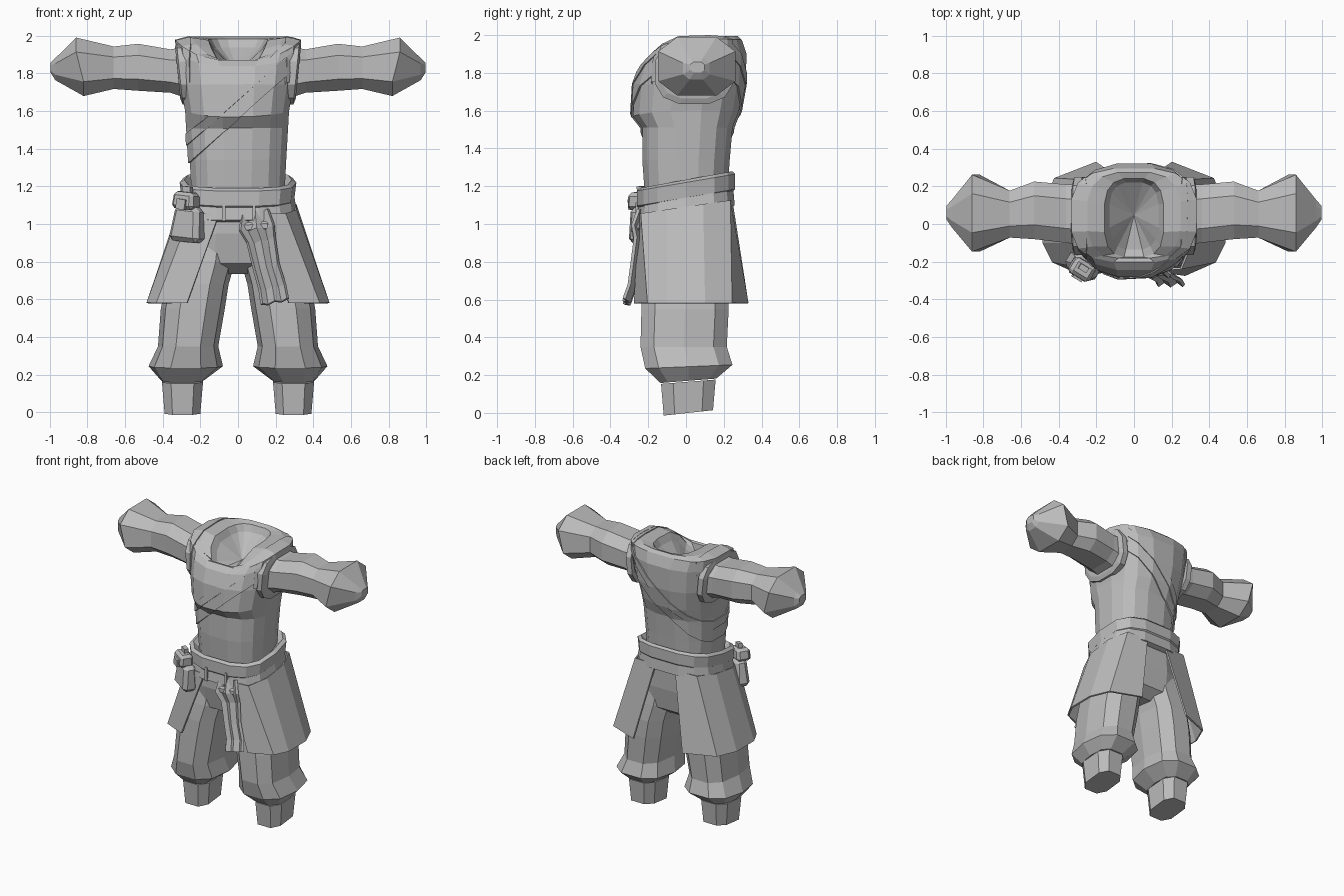
import bpy, bmesh, math
from mathutils import Vector, Matrix

old = bpy.data.objects.get("Cube")
if old:
    bpy.data.objects.remove(old)

cloth = bpy.data.materials.new("grey cloth")
cloth.use_nodes = True
GREY = (0.5, 0.5, 0.5, 1)
cloth.diffuse_color = GREY
cloth.node_tree.nodes["Principled BSDF"].inputs["Base Color"].default_value = GREY


def finish(name, bm):
    bmesh.ops.recalc_face_normals(bm, faces=bm.faces)
    mesh = bpy.data.meshes.new(name)
    bm.to_mesh(mesh)
    bm.free()
    mesh.materials.append(cloth)
    obj = bpy.data.objects.new(name, mesh)
    bpy.context.collection.objects.link(obj)
    return obj


def ring(z, x0, x1, y0, y1, n=12, p=2.6, tilt=0, drop=0):
    """Rounded-square loop; tilt raises the back, drop lowers the front."""
    pts = []
    for i in range(n):
        a = 2 * math.pi * (i + 0.5) / n - math.pi / 2
        c, s = math.cos(a), math.sin(a)
        u = math.copysign(abs(c) ** (2 / p), c)
        v = math.copysign(abs(s) ** (2 / p), s)
        pts.append(Vector(((x0 + x1) / 2 + u * (x1 - x0) / 2,
                           (y0 + y1) / 2 + v * (y1 - y0) / 2,
                           z + tilt * v - drop * max(0, -s) ** 2)))
    return pts


def loft(name, rings, tip=None, caps=True, closed=True):
    bm = bmesh.new()
    loops = [[bm.verts.new(p) for p in r] for r in rings]
    n = len(loops[0])
    for a, b in zip(loops, loops[1:]):
        for i in range(n if closed else n - 1):
            j = (i + 1) % n
            bm.faces.new((a[i], a[j], b[j], b[i]))
    if caps:
        bm.faces.new(loops[0])
        if tip:
            t = bm.verts.new(tip)
            for i in range(n):
                bm.faces.new((loops[-1][i], loops[-1][(i + 1) % n], t))
        else:
            bm.faces.new(loops[-1])
    return finish(name, bm)


def thicken(obj, amount, offset=1):
    mod = obj.modifiers.new("Thickness", "SOLIDIFY")
    mod.thickness, mod.offset = amount, offset


def mirrored(pts, side):
    return [Vector((p[0] * side, p[1], p[2])) for p in pts]


# Tunic body, with a V neck sunk into the top
torso = loft("tunic_body", [
    ring(1.14, -.25, .25, -.22, .22, 16),
    ring(1.34, -.26, .26, -.235, .235, 16),
    ring(1.51, -.27, .27, -.235, .25, 16),
    ring(1.60, -.275, .275, -.285, .285, 16, drop=.03),
    ring(1.74, -.30, .30, -.275, .31, 16),
    ring(1.90, -.32, .32, -.24, .315, 16, drop=.07),
    ring(1.97, -.325, .325, -.20, .29, 16, 3, drop=.11),
    ring(1.985, -.25, .25, -.19, .275, 16, 3, drop=.13),
    ring(1.975, -.165, .165, -.185, .25, 16, 3, drop=.17),
    ring(1.93, -.14, .14, -.14, .23, 16, 3, drop=.14)], tip=(0, .05, 1.80))


def overlay(name, planes, thickness):
    """Second cloth layer: the part of the tunic inside all the planes."""
    bm = bmesh.new()
    bm.from_mesh(torso.data)
    for co, normal in planes:
        bmesh.ops.bisect_plane(bm, geom=bm.verts[:] + bm.edges[:] + bm.faces[:],
                               plane_co=co, plane_no=normal, clear_inner=True)
    thicken(finish(name, bm), thickness)


slope = Vector((-.52, 0, .57))
overlay("wrapped_front_layer", [((-.27, 0, 1.31), slope)], .010)
overlay("diagonal_lapel", [((0, 0, 1.655), slope), ((0, 0, 1.72), -slope)], .016)
for side, label in ((1, "left"), (-1, "right")):
    overlay(label + "_shoulder_band", [((.25 * side, 0, 1.9), (side, 0, 0)),
                                       ((0, 0, 1.74), (0, 0, 1))], .016)

# Sash and belt, both higher at the back
loft("waist_sash", [
    ring(1.12, -.27, .27, -.245, .245, 14, 3, .045),
    ring(1.14, -.30, .30, -.265, .265, 14, 3, .045),
    ring(1.22, -.31, .31, -.265, .265, 14, 3, .045),
    ring(1.235, -.285, .285, -.245, .25, 14, 3, .045),
    ring(1.20, -.25, .25, -.22, .22, 14, 3, .045)])
loft("belt", [
    ring(1.05, -.29, .29, -.24, .235, 14, 3, .04),
    ring(1.06, -.315, .315, -.265, .262, 14, 3, .04),
    ring(1.14, -.30, .30, -.255, .255, 14, 3, .045),
    ring(1.15, -.27, .27, -.23, .23, 14, 3, .045)])


def block(name, size, place, turn=0, lean=0, taper=1, bevel=0.0):
    bm = bmesh.new()
    bmesh.ops.create_cube(bm, size=1)
    for v in bm.verts:
        if v.co.z > 0:
            v.co.x *= taper
            v.co.y *= taper
        v.co = Vector(a * b for a, b in zip(v.co, size))
    if bevel:
        bmesh.ops.bevel(bm, geom=bm.edges[:], offset=bevel, segments=1, affect="EDGES")
    bm.transform(Matrix.Translation(place) @ Matrix.Rotation(turn, 4, "Z")
                 @ Matrix.Rotation(lean, 4, "Y"))
    return finish(name, bm)


for x in (-.075, .085):
    block("belt_loop", (.018, .02, .10), (x, -.258, 1.065))

# Trouser seat
loft("trouser_seat", [
    ring(.735, -.25, .25, -.10, .12),
    ring(.79, -.35, .35, -.20, .20),
    ring(.95, -.33, .33, -.235, .225),
    ring(1.12, -.28, .28, -.235, .23, tilt=.03)])

for side, label in ((1, "left"), (-1, "right")):
    # Trouser leg and boot shaft
    legs = [
        ring(.00, .195, .395, -.125, .15, 8, 3, .015),
        ring(.165, .18, .41, -.14, .165, 8, 3, .012),
        ring(.18, .165, .42, -.155, .18, 8, 3, .012),
        ring(.245, .08, .475, -.225, .255, 10, 2.6, .01),
        ring(.35, .105, .425, -.25, .225, 10),
        ring(.55, .07, .41, -.245, .235, 10),
        ring(.68, .05, .385, -.24, .235, 10),
        ring(.80, .015, .365, -.225, .22, 10),
        ring(.93, .01, .33, -.20, .20, 10)]
    loft(label + "_boot", [mirrored(r, side) for r in legs[:2]])
    legs[2] = ring(.17, .18, .41, -.14, .165, 10, 3, .012)
    loft(label + "_trouser_leg", [mirrored(r, side) for r in legs[2:]])

    # Skirt panel wrapping the hip, open at front and back
    top = [(.10, -.245), (.25, -.235), (.305, -.10), (.305, .09), (.25, .23), (.08, .24)]
    hem = [(.27, -.27), (.43, -.20), (.48, -.10), (.48, .10), (.42, .24), (.20, .325)]
    skirt = [[Vector((x * side, y, 1.09 + y * .15)) for x, y in top],
             [Vector((x * side, y, .58)) for x, y in hem]]
    panel = loft(label + "_skirt_panel", skirt, caps=False, closed=False)
    thicken(panel, .012, 0)

    # Sleeve: distance out, front, back, bottom, top
    sleeve = []
    for x, y0, y1, z0, z1, lean in (
            (.27, -.12, .22, 1.66, 1.95, 0), (.36, -.11, .22, 1.69, 1.935, 0),
            (.53, -.09, .235, 1.70, 1.965, 0), (.66, -.08, .185, 1.71, 1.95, 0),
            (.84, -.16, .275, 1.67, 2.0, .02), (.97, -.02, .13, 1.76, 1.885, 0),
            (.995, .02, .10, 1.80, 1.86, 0)):
        loop = ring(0, y0, y1, z0, z1, 8, 2.6)
        sleeve.append([Vector((side * (x + lean * (1 if p.y > 1.83 else -1)), p.x, p.y))
                       for p in loop])
    loft(label + "_sleeve", sleeve)

    # Rolled armhole edge around the shoulder
    loft(label + "_armhole_edge", [
        [Vector((side * (x + .10 * (p.y - 1.8)), p.x, p.y))
         for p in ring(0, -.17 + g, .255 - g, 1.63 + g, 1.975 - g, 12, 2.6)]
        for x, g in ((.27, 0), (.31, 0), (.32, .03))])

# Hanging sash tail, folded lengthwise
tail = []
for z, x0, x1, y in ((1.05, .02, .16, -.245), (.965, .01, .19, -.275), (.90, .05, .195, -.262),
                     (.76, .085, .215, -.28), (.65, .115, .25, -.295), (.575, .125, .265, -.322)):
    tail.append([Vector((x0 + (x1 - x0) * i / 4, y + (.018 if i % 2 else -.006),
                         z + .03 * i / 4 - (.012 if i % 2 else 0))) for i in range(5)])
thicken(loft("sash_tail", tail, caps=False, closed=False), .02, 0)
block("sash_fold", (.16, .035, .05), (.09, -.255, .985), lean=-.08, bevel=.012)

# Belt pouch with flap and square clasp
turn = -.55
out = Vector((math.sin(turn), -math.cos(turn), 0))
base = Vector((-.265, -.225, 0))
block("pouch_body", (.19, .11, .19), base + Vector((0, 0, 1.0)), turn, .1, .78, .025)
block("pouch_flap", (.135, .10, .09), base + out * .02 + Vector((0, 0, 1.125)), turn, .1, .9, .018)
block("pouch_clasp", (.055, .02, .055), base + out * .07 + Vector((0, 0, 1.105)), turn, .15)
block("pouch_strap", (.05, .03, .08), base + out * .01 + Vector((0, 0, 1.16)), turn, .1)
